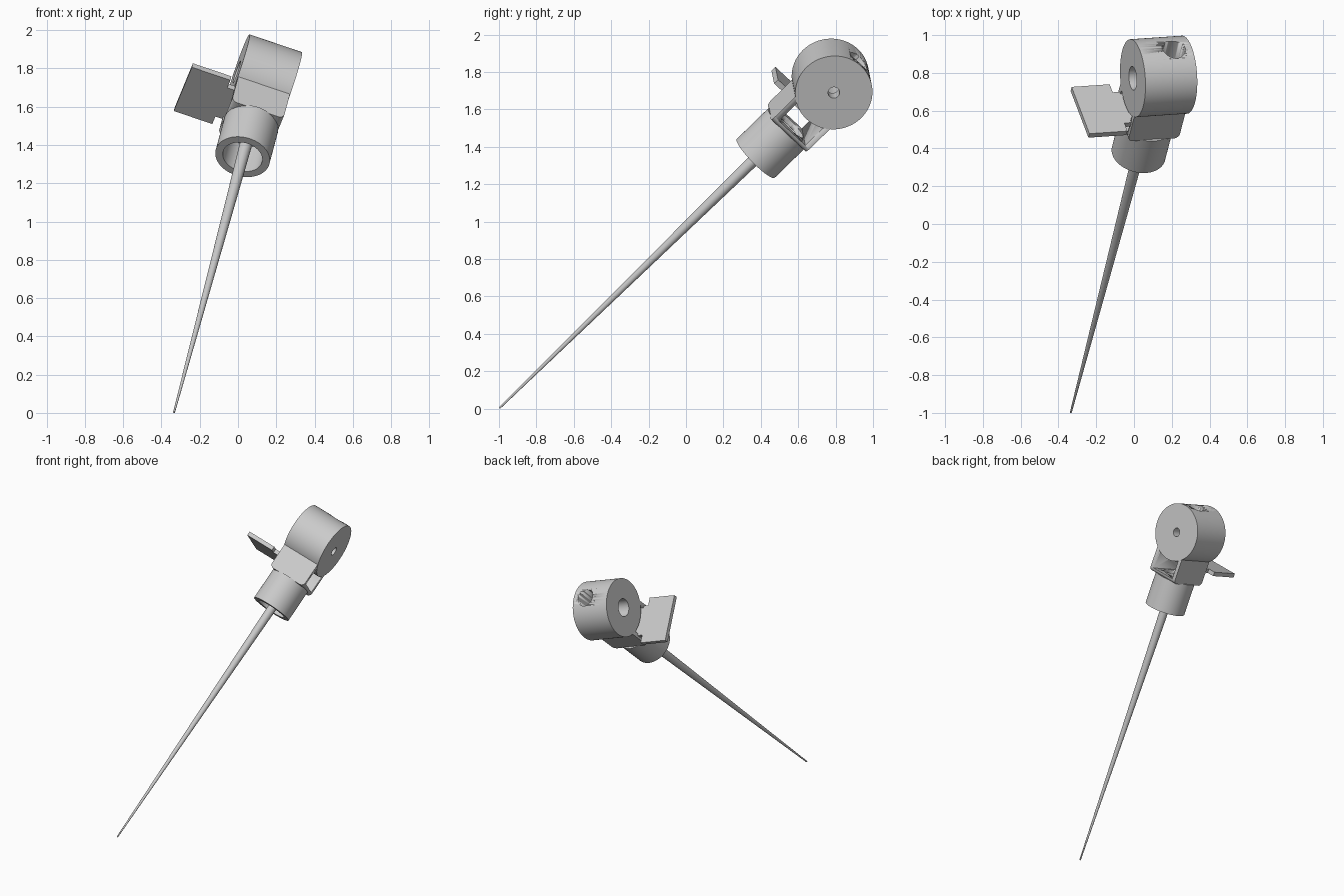
import bpy, bmesh, math
from mathutils import Vector, Matrix

if "Cube" in bpy.data.objects:
    bpy.data.objects.remove(bpy.data.objects["Cube"])

# Tilted local frame: X = drum axis, Y = along the needle from its tip, Z = remaining normal
along = Vector((0.184, 0.704, 0.686)).normalized()
side = Vector((0.945, 0.065, -0.32))
side = (side - along * side.dot(along)).normalized()
normal = side.cross(along)
FRAME = Matrix((side, along, normal)).transposed().to_4x4()
FRAME.translation = Vector((-0.335, -1.0, 0.0))
DRUM_T = 2.53


def make(name, bm, smooth=True):
    bmesh.ops.remove_doubles(bm, verts=bm.verts, dist=1e-5)
    bmesh.ops.recalc_face_normals(bm, faces=bm.faces)
    mesh = bpy.data.meshes.new(name)
    bm.to_mesh(mesh)
    bm.free()
    ob = bpy.data.objects.new(name, mesh)
    bpy.context.collection.objects.link(ob)
    ob.matrix_world = FRAME
    if smooth:
        bpy.ops.object.select_all(action='DESELECT')
        ob.select_set(True)
        bpy.context.view_layer.objects.active = ob
        bpy.ops.object.shade_smooth_by_angle(angle=math.radians(30))
    return ob


def lathe(name, profile, axis='Y', offset=(0, 0, 0), n=64):
    """Revolve closed (radius, position) profile around a local axis."""
    bm = bmesh.new()
    verts = [bm.verts.new((r, p, 0)) for r, p in profile]
    edges = [bm.edges.new((verts[i], verts[(i + 1) % len(verts)])) for i in range(len(verts))
             if not (profile[i][0] == 0 and profile[(i + 1) % len(verts)][0] == 0)]
    bmesh.ops.spin(bm, geom=verts + edges, cent=(0, 0, 0), axis=(0, 1, 0),
                   angle=2 * math.pi, steps=n, use_merge=False)
    if axis == 'X':
        bmesh.ops.rotate(bm, verts=bm.verts, cent=(0, 0, 0),
                         matrix=Matrix.Rotation(-math.pi / 2, 3, 'Z'))
    bmesh.ops.translate(bm, verts=bm.verts, vec=offset)
    return make(name, bm)


def box(name, lo, hi, round_r=0.0):
    bm = bmesh.new()
    bmesh.ops.create_cube(bm, size=1)
    for v in bm.verts:
        v.co = Vector([(lo[i] + hi[i]) / 2 + v.co[i] * (hi[i] - lo[i]) for i in range(3)])
    if round_r:
        edges = [e for e in bm.edges if abs(e.verts[0].co.z - e.verts[1].co.z) > 0.01]
        bmesh.ops.bevel(bm, geom=edges, offset=round_r, segments=6, profile=0.5, affect='EDGES')
    return make(name, bm)


def cut(ob, cutter):
    m = ob.modifiers.new("cut", 'BOOLEAN')
    m.operation = 'DIFFERENCE'
    m.solver = 'EXACT'
    m.object = cutter
    bpy.context.view_layer.objects.active = ob
    bpy.ops.object.modifier_apply(modifier=m.name)
    bpy.data.objects.remove(cutter)


# Long tapered needle
lathe("needle", [(0, 0.004), (0.005, 0.004), (0.034, 2.15), (0, 2.15)], n=32)

# Hollow collar around the needle's thick end, with an inner web
lathe("collar", [(0.105, 1.95), (0.145, 1.95), (0.145, 2.19), (0.105, 2.19)])
lathe("collar_web", [(0, 2.14), (0.107, 2.14), (0.107, 2.16), (0, 2.16)])

# U-shaped bracket: rounded block, channel open to both sides, round floor hole
bracket = box("bracket", (-0.143, 2.185, -0.131), (0.143, 2.39, 0.131), 0.03)
cut(bracket, box("channel_cutter", (-0.3, 2.213, -0.1), (0.3, 2.6, 0.1)))
cut(bracket, lathe("floor_cutter", [(0, 2.1), (0.095, 2.1), (0.095, 2.3), (0, 2.3)]))

# Drum with a stepped axial bore and a radial hole in its rim
drum = lathe("drum", [(0.207, -0.145), (0.207, 0.145), (0.031, 0.145), (0.031, 0.06),
                      (0.063, 0.06), (0.063, -0.145)], 'X', (0, DRUM_T, 0), 96)
cut(drum, lathe("rim_cutter", [(0, 0.05), (0.063, 0.05), (0.063, 0.4), (0, 0.4)],
                'Y', (0.045, DRUM_T, 0), 48))

# Side tab with a narrower neck slotted into the bracket
bm = bmesh.new()
half = [(-0.395, 0.175), (-0.182, 0.175), (-0.182, 0.115), (-0.12, 0.115)]
outline = half + [(a, -u) for a, u in reversed(half)]
face = bm.faces.new([bm.verts.new((a, 2.282, u)) for a, u in outline])
ext = bmesh.ops.extrude_face_region(bm, geom=[face])
bmesh.ops.translate(bm, vec=(0, 0.03, 0),
                    verts=[g for g in ext["geom"] if isinstance(g, bmesh.types.BMVert)])
make("side_tab", bm, False)
